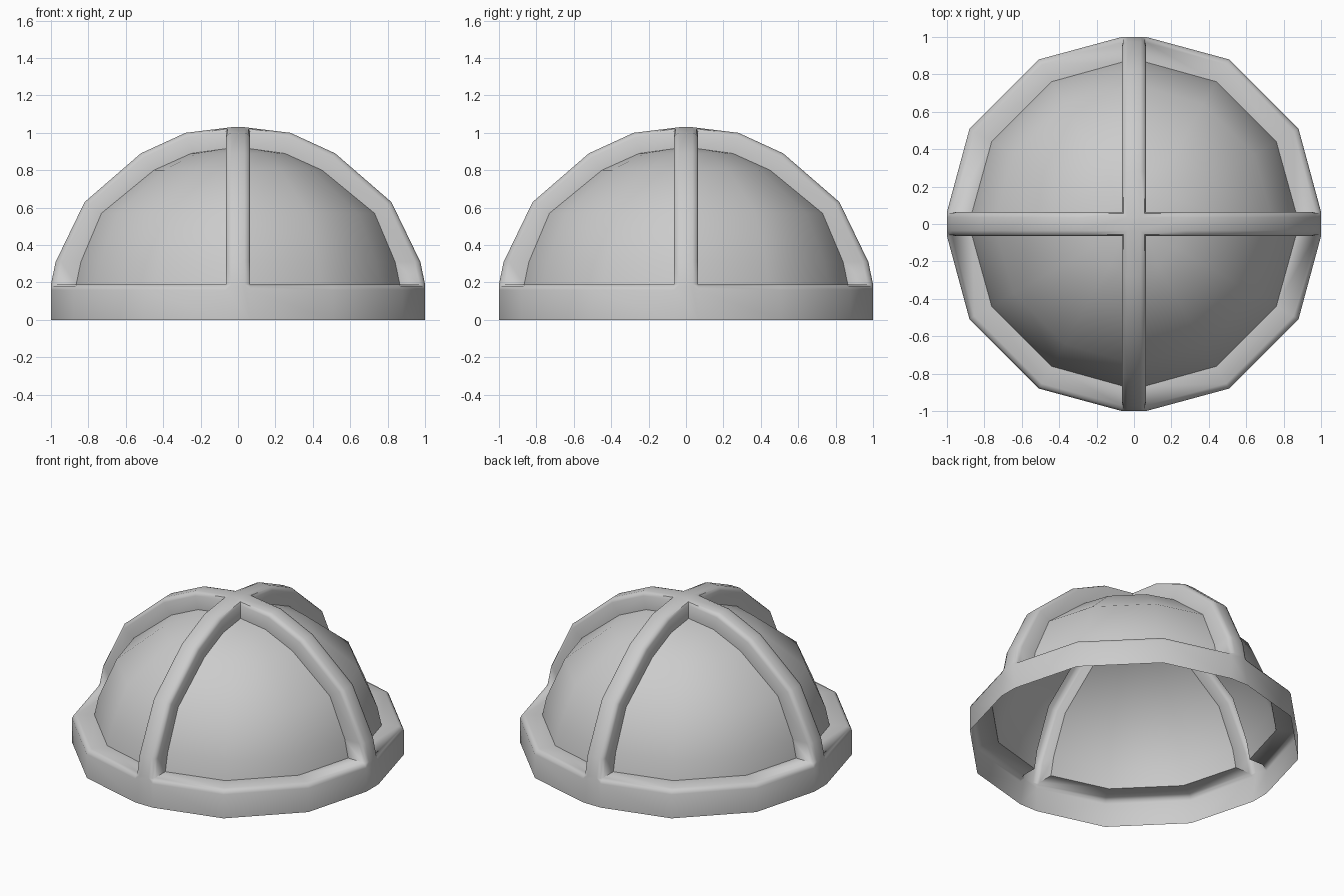
import bpy, bmesh
from math import cos, sin, radians
from mathutils import Matrix, Vector

if "Cube" in bpy.data.objects:
    bpy.data.objects.remove(bpy.data.objects["Cube"])

W = 0.065       # half width of a rib
SPREAD = 1.016  # radius of in-between corners relative to the rib-side corners

# Profiles as (radius, height), from rim to crown
PANEL = [(0.865, 0.19), (0.84, 0.31), (0.73, 0.57), (0.45, 0.80), (0.25, 0.89)]
RIB_TOP = [(1.0, 0.19), (0.975, 0.31), (0.82, 0.63), (0.52, 0.89), (0.28, 1.0)]
RIM = [(0.865, 0.19), (0.97, 0.19), (0.99, 0.18), (1.0, 0.16), (1.0, 0.0)]
# Rib cross-section: (share of rib height, half width)
SECTION = [(0, W), (0.7778, W), (0.926, 0.056), (1, 0.035)]
CROWN = (0.915, 1.03)  # panel corner height, rib top height

bm = bmesh.new()


def face(*points):
    """Add one face in all four quadrants."""
    for q in range(4):
        rot = Matrix.Rotation(radians(90 * q), 3, 'Z')
        bm.faces.new([bm.verts.new(rot @ Vector(p)) for p in points])


def quads(rows):
    for a, b in zip(rows, rows[1:]):
        for i in range(len(a) - 1):
            face(a[i], a[i + 1], b[i + 1], b[i])


def quarter(r, z):
    """Four corners across one quadrant, between two ribs."""
    mid = [(r * SPREAD * cos(radians(d)), r * SPREAD * sin(radians(d)), z) for d in (30, 60)]
    return [(r, W, z), *mid, (W, r, z)]


# Dome panel with a fan closing at the crown
rows = [quarter(r, z) for r, z in PANEL]
quads(rows)
for a, b in zip(rows[-1], rows[-1][1:]):
    face(a, b, (W, W, CROWN[0]))

# Rim: inward lip, rounded edge and outer wall
quads([quarter(r, z) for r, z in RIM])

# Raised rib, meeting its neighbours at the crown
rib = []
for (r0, z0), (r1, z1) in zip(PANEL, RIB_TOP):
    half = [(r0 + (r1 - r0) * t, w, z0 + (z1 - z0) * t) for t, w in SECTION]
    rib.append(half + [(x, -y, z) for x, y, z in reversed(half)])
half = [(w, w, CROWN[0] + (CROWN[1] - CROWN[0]) * t) for t, w in SECTION]
rib.append(half + [(x, -y, z) for x, y, z in reversed(half)])
quads(rib)

# Crown cap where the ribs cross
c = SECTION[-1][1]
bm.faces.new([bm.verts.new((x, y, CROWN[1])) for x, y in ((c, c), (-c, c), (-c, -c), (c, -c))])

# Rib foot blending into the rim wall
face((1, -W, 0), (1, W, 0), (1, W, 0.16), (1, c, 0.19), (1, -c, 0.19), (1, -W, 0.16))
for s in (1, -1):
    face((0.97, s * W, 0.19), (0.99, s * W, 0.18), (0.99, s * 0.056, 0.19))
    face((0.99, s * W, 0.18), (1, s * W, 0.16), (1, s * c, 0.19), (0.99, s * 0.056, 0.19))

# Weld and face outward
bmesh.ops.remove_doubles(bm, verts=bm.verts, dist=0.002)
bmesh.ops.recalc_face_normals(bm, faces=bm.faces)
if sum(f.normal.dot(f.calc_center_median()) * f.calc_area() for f in bm.faces) < 0:
    bmesh.ops.reverse_faces(bm, faces=bm.faces)

mesh = bpy.data.meshes.new("ribbed_dome")
bm.to_mesh(mesh)
bm.free()
dome = bpy.data.objects.new("ribbed_dome", mesh)
bpy.context.collection.objects.link(dome)
bpy.context.view_layer.objects.active = dome
dome.select_set(True)
bpy.ops.object.shade_smooth_by_angle(angle=radians(42))
